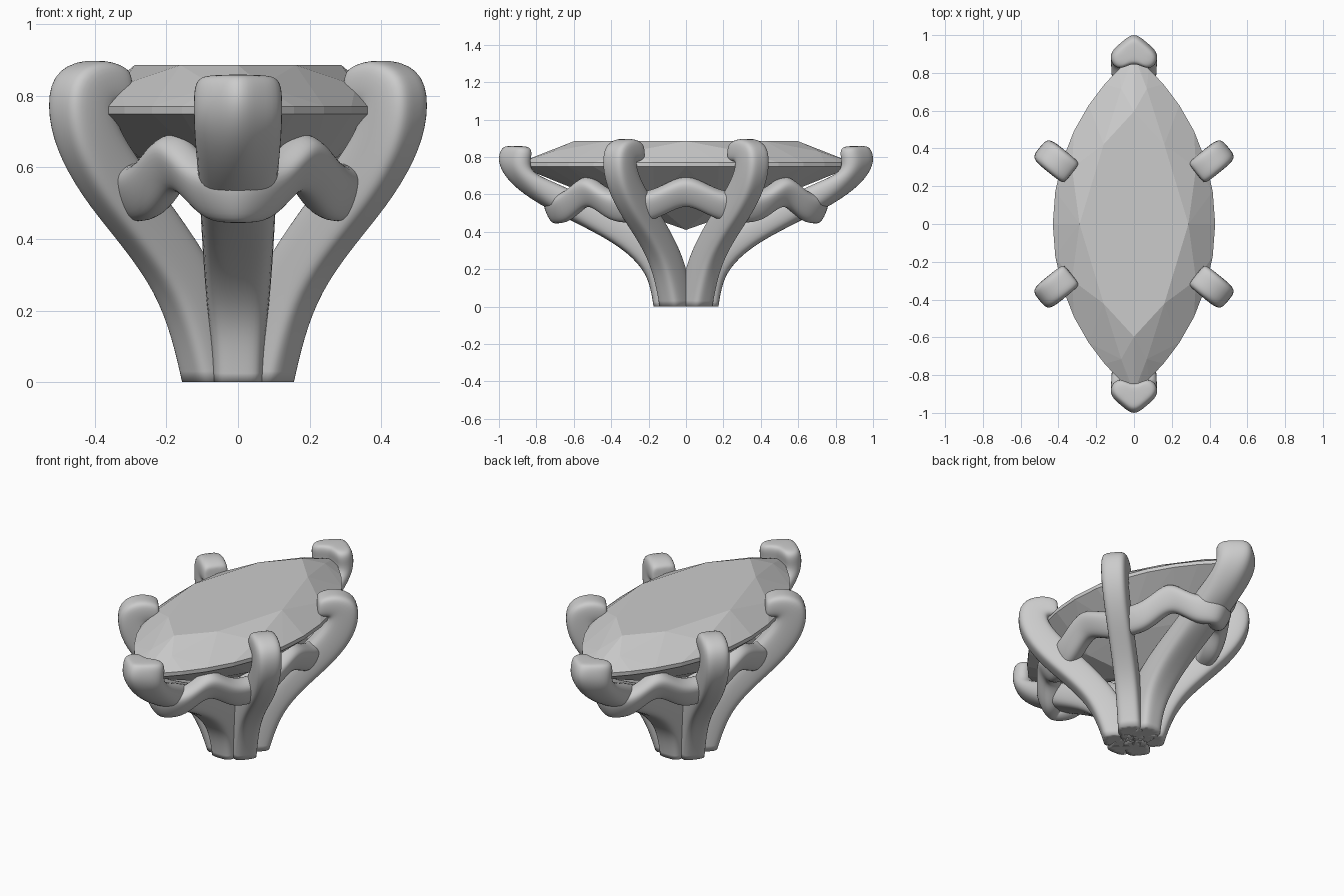
import bpy, bmesh
from math import sin, cos, sqrt, radians, pi
from mathutils import Vector

if "Cube" in bpy.data.objects:
    bpy.data.objects.remove(bpy.data.objects["Cube"])


def finish(name, bm, smooth=True):
    bmesh.ops.recalc_face_normals(bm, faces=bm.faces)
    for f in bm.faces:
        f.smooth = smooth
    me = bpy.data.meshes.new(name)
    bm.to_mesh(me)
    bm.free()
    ob = bpy.data.objects.new(name, me)
    bpy.context.collection.objects.link(ob)
    if smooth:
        ob.modifiers.new("Subdivision", 'SUBSURF').levels = 2
        ob.modifiers["Subdivision"].render_levels = 2
    return ob


def loft(bm, rings, closed=False):
    vs = [[bm.verts.new(p) for p in r] for r in rings]
    n = len(vs[0])
    for i in range(len(vs) if closed else len(vs) - 1):
        a, b = vs[i], vs[(i + 1) % len(vs)]
        for j in range(n):
            k = (j + 1) % n
            bm.faces.new((a[j], a[k], b[k], b[j]))
    return vs


# Cross-sections as (across, depth): rounded box and pointed chevron
def mirror_section(half):
    return half + [(-a, t) for a, t in reversed(half[1:-1])]


BOX = mirror_section([(0, 1.02), (.75, 1.02), (1.02, .82), (1.02, .18), (.75, -.02), (0, -.02)])
CHEVRON = mirror_section([(0, 1.06), (.5, .78), (1.06, .46), (1, .12), (.6, -.05), (0, .22)])


def prong(name, stations, angle, sx=1):
    """Stations: outer r, outer z, inner r, inner z, half width, chevron amount."""
    ca, sa = cos(angle), sin(angle)
    rings = []
    for ro, zo, ri, zi, w, k in stations:
        ring = []
        for (a0, t0), (a1, t1) in zip(BOX, CHEVRON):
            a, t = a0 + (a1 - a0) * k, t0 + (t1 - t0) * k
            r, z = ri + (ro - ri) * t, zi + (zo - zi) * t
            ring.append((r * ca - a * w * sa, r * sa + a * w * ca, z))
        rings.append(ring)
    bm = bmesh.new()
    vs = loft(bm, rings)
    foot = bm.faces.new(vs[0])
    bm.faces.new(vs[-1])
    crease = bm.edges.layers.float.new("crease_edge")
    for e in foot.edges:
        e[crease] = 1.0
    return finish(name, bm)


SIDE = [(.165, 0, .0, 0, .068, 0), (.20, .12, .03, .14, .068, 0),
        (.26, .25, .09, .28, .068, 0), (.38, .38, .22, .44, .068, 0),
        (.50, .49, .35, .575, .068, 0), (.60, .615, .445, .68, .07, 0),
        (.648, .74, .48, .74, .072, 0), (.635, .865, .485, .775, .072, 0),
        (.52, .905, .465, .775, .072, 0), (.435, .88, .43, .775, .07, 0),
        (.425, .86, .422, .79, .055, 0)]
END = [(.17, 0, 0, 0, .07, 0), (.185, .1, 0, .13, .075, 0),
       (.22, .2, .02, .27, .088, 0), (.34, .32, .20, .42, .098, 0),
       (.556, .435, .45, .54, .104, .1), (.79, .545, .66, .65, .112, .4),
       (.95, .66, .79, .70, .12, .8), (1.01, .76, .835, .745, .122, 1),
       (1.005, .82, .82, .81, .122, 1), (.985, .852, .825, .845, .112, 1),
       (.96, .86, .85, .858, .08, 1)]

# Four side prongs and two end prongs
for i, deg in enumerate((39, 141, 219, 321)):
    prong(f"side_prong_{i + 1}", SIDE, radians(deg))
for i, deg in enumerate((90, 270)):
    prong(f"end_prong_{i + 1}", END, radians(deg))


# Marquise outline made of two arcs
def lens_x(y, length, width):
    r = (length ** 2 + width ** 2) / (2 * width)
    return sqrt(max(r * r - y * y, 0)) - (r - width)


def lens_ring(count, length, width, z, shift=0.0):
    pts = []
    for i in range(count):
        a = 2 * pi * (i + shift) / count
        y = length * sin(a)
        x = lens_x(y, length, width)
        pts.append((x if cos(a) >= 0 else -x, y, z))
    return pts


# Faceted gem: hull of table, crown, girdle, pavilion and culet points
L, W = .89, .43
pts = lens_ring(8, L * .67, W * .67, .885)
pts += lens_ring(8, L * .87, W * .87, .828, .5)
pts += lens_ring(32, L, W, .77) + lens_ring(32, L, W, .748)
pts += lens_ring(8, L * .5, W * .5, .555, .5)
pts.append((0, 0, .41))
bm = bmesh.new()
for p in pts:
    bm.verts.new(p)
bmesh.ops.remove_doubles(bm, verts=bm.verts, dist=.0005)
res = bmesh.ops.convex_hull(bm, input=bm.verts)
bmesh.ops.delete(bm, geom=list({g for g in res["geom_interior"] + res["geom_unused"]
                                if isinstance(g, bmesh.types.BMVert)}), context='VERTS')
bmesh.ops.dissolve_limit(bm, angle_limit=radians(1), verts=bm.verts, edges=bm.edges)
finish("marquise_gem", bm, smooth=False)

# Wavy gallery band, dipping at each prong and rising between them
BL, BW = .72, .335
quarter = [(0, .622), (.07, .597), (.17, .545), (.24, .532), (.30, .53), (.36, .53), (.42, .55),
           (.48, .597), (.52, .618), (.56, .605), (.63, .535), (.68, .525)]
q = [Vector((lens_x(y, BL, BW), y, z)) for y, z in quarter]
half = [Vector((p.x, -p.y, p.z)) for p in reversed(q[1:])] + q
path = half + [Vector((0, BL - .01, .525))]
path += [Vector((-p.x, p.y, p.z)) for p in reversed(half)] + [Vector((0, -BL + .01, .525))]
section = [(.058, .045), (.035, .082), (-.035, .082), (-.058, .045),
           (-.058, -.045), (-.035, -.082), (.035, -.082), (.058, -.045)]
rings = []
for i, p in enumerate(path):
    t = path[(i + 1) % len(path)] - path[i - 1]
    out = Vector((t.y, -t.x, 0)).normalized()
    n = out * cos(.42) - Vector((0, 0, sin(.42)))
    up = out * sin(.42) + Vector((0, 0, cos(.42)))
    rings.append([p + n * a + up * b for a, b in section])
bm = bmesh.new()
loft(bm, rings, closed=True)
finish("gallery_band", bm)
